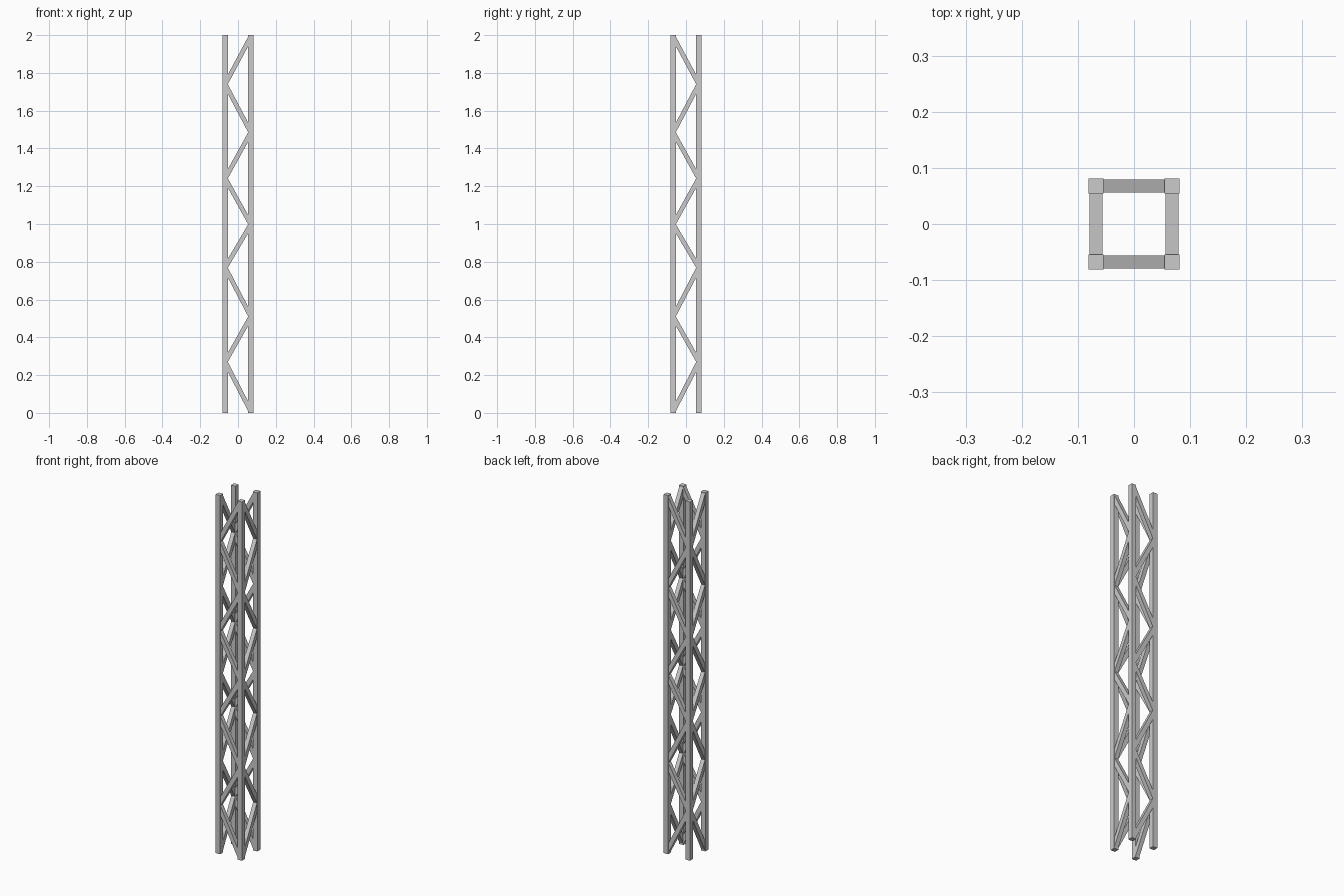
import bpy, math
from mathutils import Vector

if "Cube" in bpy.data.objects:
    bpy.data.objects.remove(bpy.data.objects["Cube"])

C = 0.0675          # post centre offset from the axis
POST = 0.027        # post width
DEPTH = 0.0235      # brace depth
WIDTH = 0.024       # brace width seen face-on
LEVELS = [0.008, 0.27, 0.51, 0.769, 0.998, 1.241, 1.485, 1.74, 1.992]


def box(name, size, loc, rot=(0, 0, 0)):
    bpy.ops.mesh.primitive_cube_add(size=1, location=loc, rotation=rot)
    ob = bpy.context.object
    ob.name = name
    ob.scale = size
    return ob


# corner posts
for sx, xn in ((-1, "left"), (1, "right")):
    for sy, yn in ((-1, "front"), (1, "back")):
        box(f"{yn}_{xn}_post", (POST, POST, 2), (sx * C, sy * C, 1))

# zigzag braces on all four faces
for i, (z0, z1) in enumerate(zip(LEVELS, LEVELS[1:])):
    s = 1 if i % 2 == 0 else -1
    d = Vector((-2 * C * s, 0, z1 - z0))
    tilt = math.atan2(d.x, d.z)
    zc = (z0 + z1) / 2
    for side, fn, sn in ((-1, "front", "left"), (1, "back", "right")):
        # front and back start at the right post
        box(f"{fn}_brace_{i + 1}", (WIDTH, DEPTH, d.length),
            (0, side * C, zc), (0, tilt, 0))
        # left and right start at the front post
        box(f"{sn}_brace_{i + 1}", (DEPTH, WIDTH, d.length),
            (side * C, 0, zc), (tilt, 0, 0))
